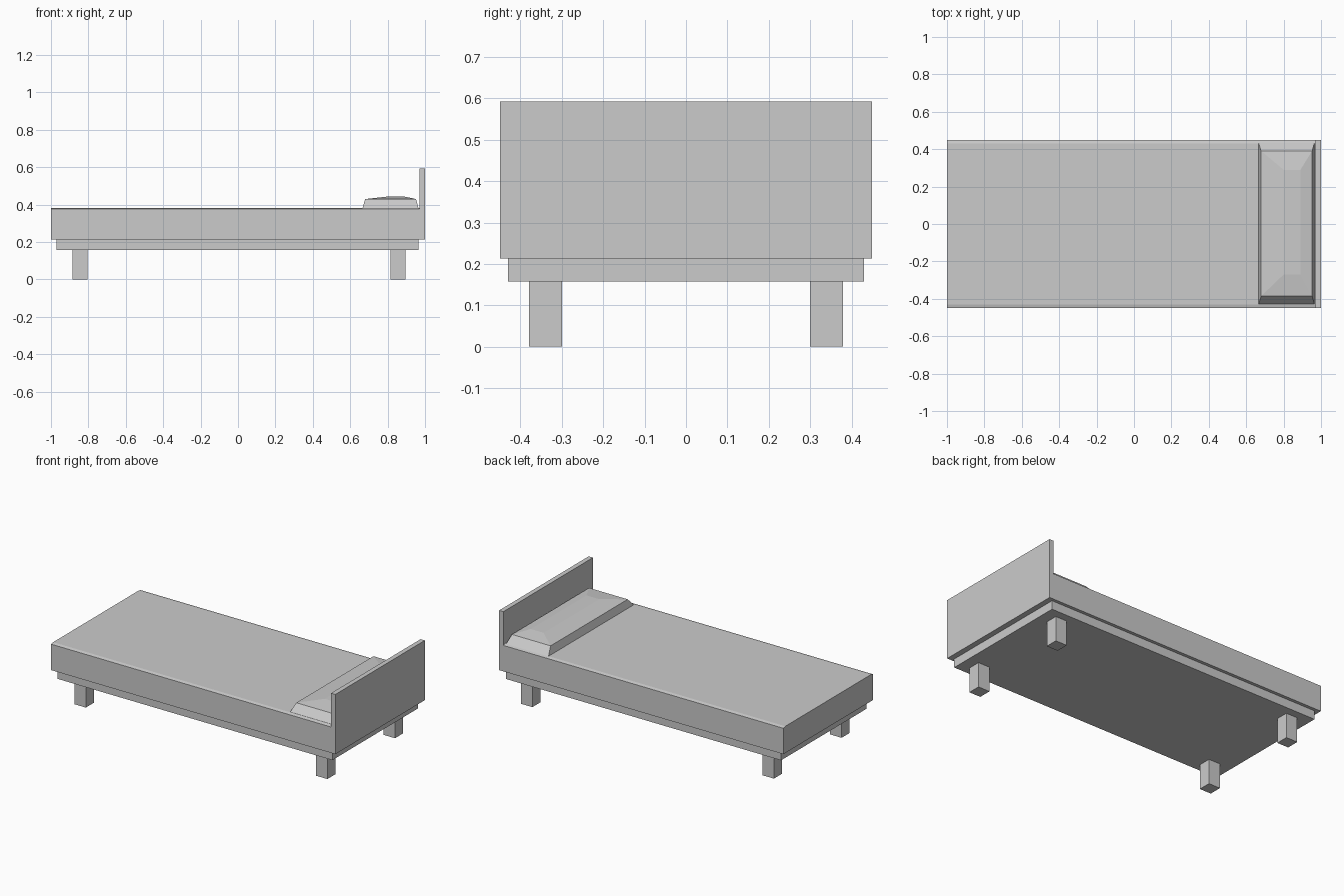
import bpy

if "Cube" in bpy.data.objects:
    bpy.data.objects.remove(bpy.data.objects["Cube"])


def mesh_object(name, verts, faces):
    mesh = bpy.data.meshes.new(name)
    mesh.from_pydata(verts, [], faces)
    mesh.update()
    obj = bpy.data.objects.new(name, mesh)
    bpy.context.collection.objects.link(obj)
    return obj


def loft(name, rings):
    """Join equal-sized rings of points into a closed solid."""
    n = len(rings[0])
    verts = [p for ring in rings for p in ring]
    faces = [tuple(reversed(range(n)))]
    for r in range(len(rings) - 1):
        a, b = r * n, (r + 1) * n
        for i in range(n):
            j = (i + 1) % n
            faces.append((a + i, a + j, b + j, b + i))
    faces.append(tuple(range(len(verts) - n, len(verts))))
    return mesh_object(name, verts, faces)


def rect(x0, x1, y0, y1, z):
    return [(x0, y0, z), (x1, y0, z), (x1, y1, z), (x0, y1, z)]


def box(name, x0, x1, y0, y1, z0, z1):
    return loft(name, [rect(x0, x1, y0, y1, z0), rect(x0, x1, y0, y1, z1)])


# Mattress: cross-section with softly eased long edges, extruded along x
profile = [(-0.45, 0.213), (0.45, 0.213), (0.45, 0.378),
           (0.43, 0.383), (-0.43, 0.383), (-0.45, 0.378)]
loft("mattress", [[(x, y, z) for y, z in profile] for x in (-1.0, 0.97)])

# Headboard and base frame
box("headboard", 0.97, 1.0, -0.45, 0.45, 0.213, 0.593)
box("base_frame", -0.97, 0.965, -0.43, 0.43, 0.158, 0.213)

# Legs
for end, x in (("foot", -0.845), ("head", 0.855)):
    for side, y in (("front", -0.34), ("back", 0.34)):
        box(f"{end}_{side}_leg", x - 0.04, x + 0.04, y - 0.04, y + 0.04, 0, 0.158)

# Pillow: sloped sides with a shallow crown
loft("pillow", [
    rect(0.665, 0.965, -0.43, 0.435, 0.379),
    rect(0.68, 0.952, -0.385, 0.39, 0.43),
    rect(0.80, 0.89, -0.27, 0.29, 0.443),
])
